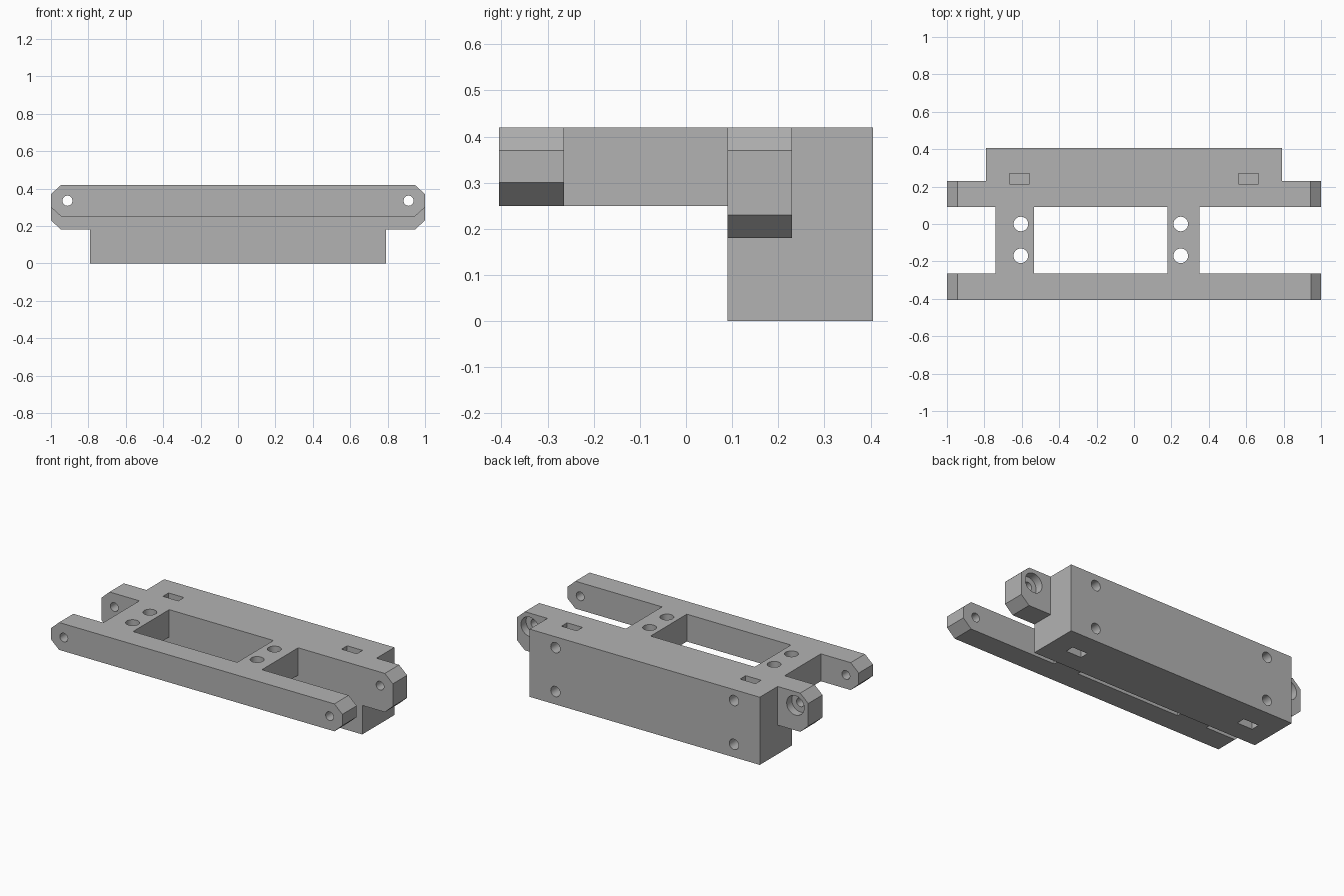
import bpy
import bmesh
import math
from mathutils import Matrix

if "Cube" in bpy.data.objects:
    bpy.data.objects.remove(bpy.data.objects["Cube"])

TOP, DECK = 0.42, 0.25

grey = bpy.data.materials.new("plain grey")
grey.use_nodes = True
colour = (0.45, 0.45, 0.45, 1)
grey.diffuse_color = colour
grey.node_tree.nodes["Principled BSDF"].inputs["Base Color"].default_value = colour


def finish(name, bm):
    bmesh.ops.recalc_face_normals(bm, faces=bm.faces)
    mesh = bpy.data.meshes.new(name)
    bm.to_mesh(mesh)
    bm.free()
    mesh.materials.append(grey)
    obj = bpy.data.objects.new(name, mesh)
    bpy.context.scene.collection.objects.link(obj)
    return obj


def box(name, x0, x1, y0, y1, z0, z1):
    bm = bmesh.new()
    centre = Matrix.Translation(((x0 + x1) / 2, (y0 + y1) / 2, (z0 + z1) / 2))
    size = Matrix.Diagonal((x1 - x0, y1 - y0, z1 - z0, 1))
    bmesh.ops.create_cube(bm, size=1, matrix=centre @ size)
    return finish(name, bm)


def chamfered_bar(name, y0, y1, z0):
    """Full-width bar whose ends are chamfered above and below."""
    half = [(0.945, z0), (1, z0 + 0.05), (1, TOP - 0.05), (0.945, TOP)]
    outline = half + [(-x, z) for x, z in reversed(half)]
    bm = bmesh.new()
    face = bm.faces.new([bm.verts.new((x, y0, z)) for x, z in outline])
    side = bmesh.ops.extrude_face_region(bm, geom=[face])["geom"]
    verts = [v for v in side if isinstance(v, bmesh.types.BMVert)]
    bmesh.ops.translate(bm, verts=verts, vec=(0, y1 - y0, 0))
    return finish(name, bm)


def drill(name, radius, depth, location, along_y=False):
    bm = bmesh.new()
    turn = Matrix.Rotation(math.pi / 2, 4, "X") if along_y else Matrix()
    bmesh.ops.create_cone(bm, cap_ends=True, segments=40, radius1=radius,
                          radius2=radius, depth=depth,
                          matrix=Matrix.Translation(location) @ turn)
    return finish(name, bm)


def combine(target, tool, operation):
    mod = target.modifiers.new(operation.lower(), "BOOLEAN")
    mod.operation, mod.solver, mod.object = operation, "EXACT", tool
    bpy.context.view_layer.update()
    deps = bpy.context.evaluated_depsgraph_get()
    mesh = bpy.data.meshes.new_from_object(target.evaluated_get(deps))
    target.modifiers.clear()
    target.data = mesh
    bpy.data.objects.remove(tool)


# Solid body: deep rear block, two bars and two cross members
body = box("mounting_bracket", -0.79, 0.79, 0.09, 0.405, 0, TOP)
solids = [
    chamfered_bar("rear_bar", 0.09, 0.23, 0.18),
    chamfered_bar("front_bar", -0.405, -0.265, DECK),
    box("right_cross_member", -0.74, -0.535, -0.265, 0.09, DECK, TOP),
    box("left_cross_member", 0.18, 0.35, -0.265, 0.09, DECK, TOP),
]
for part in solids:
    combine(body, part, "UNION")

# Vertical holes through the cross members
cutters = [drill("deck_hole", 0.039, 0.4, (x, y, 0.33))
           for x in (-0.605, 0.25) for y in (0, -0.17)]

for side in (-1, 1):
    # Pivot holes through the bar ends, counterbored at the back
    cutters.append(drill("pivot_hole", 0.027, 1.2, (side * 0.912, 0, 0.335), True))
    cutters.append(drill("counterbore", 0.06, 0.1, (side * 0.912, 0.23, 0.335), True))
    # Blind screw holes in the rear face, each crossed by a nut slot
    x = side * 0.613
    for z, z0, z1 in ((0.08, -0.1, 0.125), (0.352, 0.305, 0.5)):
        cutters.append(drill("screw_hole", 0.032, 0.25, (x, 0.335, z), True))
        cutters.append(box("nut_slot", x - 0.053, x + 0.053, 0.215, 0.27, z0, z1))

for cutter in cutters:
    combine(body, cutter, "DIFFERENCE")

# Merge leftover coplanar faces
bm = bmesh.new()
bm.from_mesh(body.data)
bmesh.ops.remove_doubles(bm, verts=bm.verts, dist=0.0001)
bmesh.ops.dissolve_limit(bm, angle_limit=0.01, verts=bm.verts, edges=bm.edges)
bm.to_mesh(body.data)
bm.free()

# Smooth hole walls with sharp rims
bpy.ops.object.select_all(action="DESELECT")
body.select_set(True)
bpy.context.view_layer.objects.active = body
bpy.ops.object.shade_smooth_by_angle(angle=math.radians(30))
